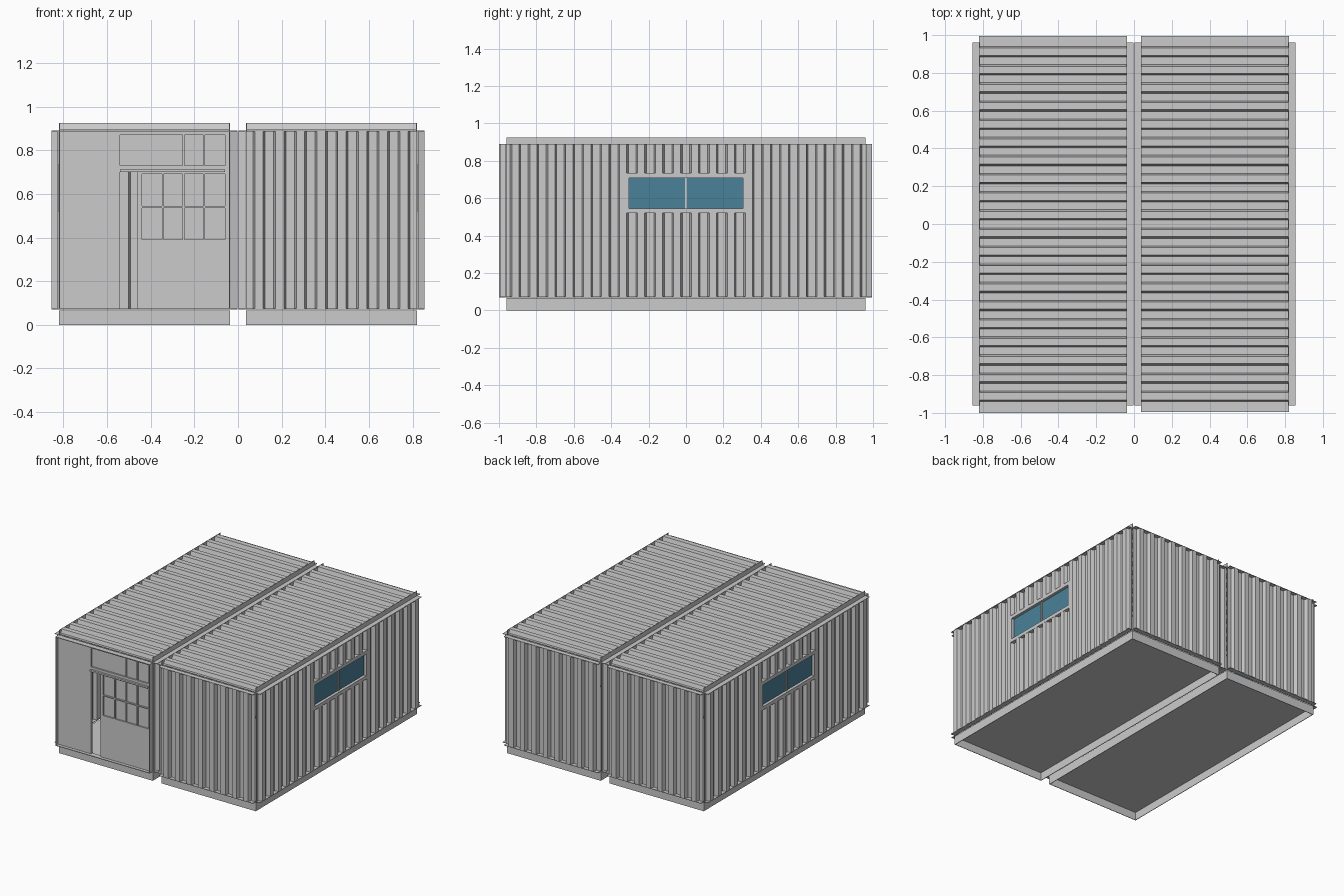
import bpy, bmesh
from mathutils import Matrix, Vector

if "Cube" in bpy.data.objects:
    bpy.data.objects.remove(bpy.data.objects["Cube"])

X0, X1 = 0.037, 0.82      # inner and outer side of one container
YE = 0.96                 # half length of the box
Z0, Z1 = 0.07, 0.89       # wall bottom and top
D = 0.035                 # panel depth


def material(name, rgb):
    m = bpy.data.materials.new(name)
    m.diffuse_color = (*rgb, 1)
    m.use_nodes = True
    m.node_tree.nodes["Principled BSDF"].inputs["Base Color"].default_value = m.diffuse_color
    return m


GREY = material("grey_steel", (0.6, 0.6, 0.6))
GLASS = material("blue_glass", (0.07, 0.22, 0.32))


def finish(name, bm, mat, mtx):
    bm.transform(mtx)
    me = bpy.data.meshes.new(name)
    bm.to_mesh(me)
    bm.free()
    me.materials.append(mat)
    ob = bpy.data.objects.new(name, me)
    bpy.context.collection.objects.link(ob)
    return ob


def boxes(name, spans, mat=GREY, mtx=Matrix()):
    """One object from boxes given as (x0, x1, y0, y1, z0, z1)."""
    bm = bmesh.new()
    for a, b, c, d, e, f in spans:
        m = Matrix.Translation(((a + b) / 2, (c + d) / 2, (e + f) / 2)) @ \
            Matrix.Diagonal((b - a, d - c, f - e, 1))
        bmesh.ops.create_cube(bm, size=1, matrix=m)
    return finish(name, bm, mat, mtx)


def frame_of(origin, u, v, w):
    """Matrix for a panel: u across ridges, v along ridges, w outward."""
    m = Matrix((u, v, w)).transposed().to_4x4()
    m.translation = Vector(origin)
    return m


def corrugated(name, mtx, width, height, count, period, hole=None):
    """Corrugated sheet with thin closing strips at both ridge ends."""
    low, high, top, foot = 0.006, D - 0.001, 0.019, 0.028
    pts = [(-width / 2, low)]
    for i in range(count):
        c = (i - (count - 1) / 2) * period
        pts += [(c - foot, low), (c - top, high), (c + top, high), (c + foot, low)]
    pts.append((width / 2, low))
    bm = bmesh.new()
    rows = [[bm.verts.new((u, v, w)) for u, w in pts] for v in (0, height)]
    for i in range(len(pts) - 1):
        bm.faces.new((rows[0][i], rows[0][i + 1], rows[1][i + 1], rows[1][i]))
    if hole:
        u0, u1, v0, v1 = hole
        for co, no in (((u0, 0, 0), (1, 0, 0)), ((u1, 0, 0), (1, 0, 0)),
                       ((0, v0, 0), (0, 1, 0)), ((0, v1, 0), (0, 1, 0))):
            bmesh.ops.bisect_plane(bm, geom=bm.verts[:] + bm.edges[:] + bm.faces[:],
                                   plane_co=co, plane_no=no)
        gone = [f for f in bm.faces
                if u0 < f.calc_center_median().x < u1 and v0 < f.calc_center_median().y < v1]
        bmesh.ops.delete(bm, geom=gone, context='FACES')
    ob = finish(name, bm, GREY, mtx)
    sol = ob.modifiers.new("thickness", 'SOLIDIFY')
    sol.thickness = 0.003
    sol.offset = -1
    h = width / 2
    boxes(name + "_end_strips", [(-h, h, 0, 0.004, 0, D),
                                 (-h, h, height - 0.004, height, 0, D)], GREY, mtx)


H = Z1 - Z0
W = X1 - X0
XM = (X0 + X1) / 2

for side, s in (("left", -1), ("right", 1)):
    # floor tray, open underneath
    a, b = sorted((s * X0, s * X1))
    t = 0.004
    boxes(side + "_floor_tray", [
        (a, b, -YE, YE, 0.06, 0.066),
        (a, a + t, -YE, YE, 0, 0.06), (b - t, b, -YE, YE, 0, 0.06),
        (a + t, b - t, -YE, -YE + t, 0, 0.06), (a + t, b - t, YE - t, YE, 0, 0.06)])
    # roof
    corrugated(side + "_roof", frame_of((b, 0, Z1), (0, 1, 0), (-1, 0, 0), (0, 0, 1)),
               2 * YE, W, 20, 0.096)
    # outer wall with window opening, and plain inner wall
    outer = frame_of((s * X1, 0, Z0), (0, s, 0), (0, 0, 1), (s, 0, 0))
    corrugated(side + "_outer_wall", outer, 2 * YE, H, 20, 0.096,
               hole=(-0.32, 0.32, 0.46, 0.655))
    corrugated(side + "_inner_wall",
               frame_of((s * X0, 0, Z0), (0, -s, 0), (0, 0, 1), (-s, 0, 0)),
               2 * YE, H, 20, 0.096)
    # back wall
    corrugated(side + "_back_wall",
               frame_of((s * XM, YE, Z0), (-1, 0, 0), (0, 0, 1), (0, 1, 0)),
               W, H, 8, 0.095)
    # side window: frame, middle post, two panes
    o, i, zb, zt = 0.333, 0.305, 0.45, 0.665
    e = 0.026
    boxes(side + "_window_frame", [
        (-o, o, zb, zb + e, 0, D), (-o, o, zt - e, zt, 0, D),
        (-o, -i, zb + e, zt - e, 0, D), (i, o, zb + e, zt - e, 0, D),
        (-0.006, 0.006, zb + e, zt - e, 0, 0.022)], GREY, outer)
    boxes(side + "_window_panes", [
        (-i, -0.006, zb + e, zt - e, 0.008, 0.014),
        (0.006, i, zb + e, zt - e, 0.008, 0.014)], GLASS, outer)

# corrugated front of the right container
corrugated("right_front_wall", frame_of((XM, -YE, Z0), (1, 0, 0), (0, 0, 1), (0, -1, 0)),
           W, H, 8, 0.095)

# flat shop front of the left container, with a door standing partly open
F, B = -0.977, -0.96      # front and back of the wall
L, R = -X1, -X0
boxes("front_wall", [
    (L, -0.54, F, B, Z0, Z1), (-0.06, R, F, B, Z0, Z1),
    (-0.54, -0.06, F, B, 0.87, Z1), (-0.54, -0.06, F, B, 0.70, 0.73)])
boxes("front_wall_edge_strips", [
    (L, R, -1, B, Z0, Z0 + 0.005), (L, R, -1, B, Z1 - 0.005, Z1),
    (L, L + 0.005, -1, B, Z0, Z1), (R - 0.005, R, -1, B, Z0, Z1)])
boxes("door_lintel", [(-0.54, -0.06, -0.992, F, 0.70, 0.712)])
boxes("sliding_door", [
    (-0.46, -0.06, F, B, Z0, 0.39), (-0.46, -0.06, F, B, 0.69, 0.70),
    (-0.46, -0.44, F, B, 0.39, 0.69)])

# recessed panels and glazing bars of the shop front
boxes("front_recessed_panels", [
    (-0.44, -0.06, -0.966, B, 0.39, 0.69), (-0.54, -0.06, -0.966, B, 0.73, 0.87)])
bars = [(x - 0.004, x + 0.004, F, B, 0.39, 0.69) for x in (-0.345, -0.25, -0.155)]
bars += [(-0.44, -0.06, F, B, 0.536, 0.544)]
bars += [(x - 0.004, x + 0.004, F, B, 0.73, 0.87) for x in (-0.25, -0.155)]
boxes("front_glazing_bars", bars)
